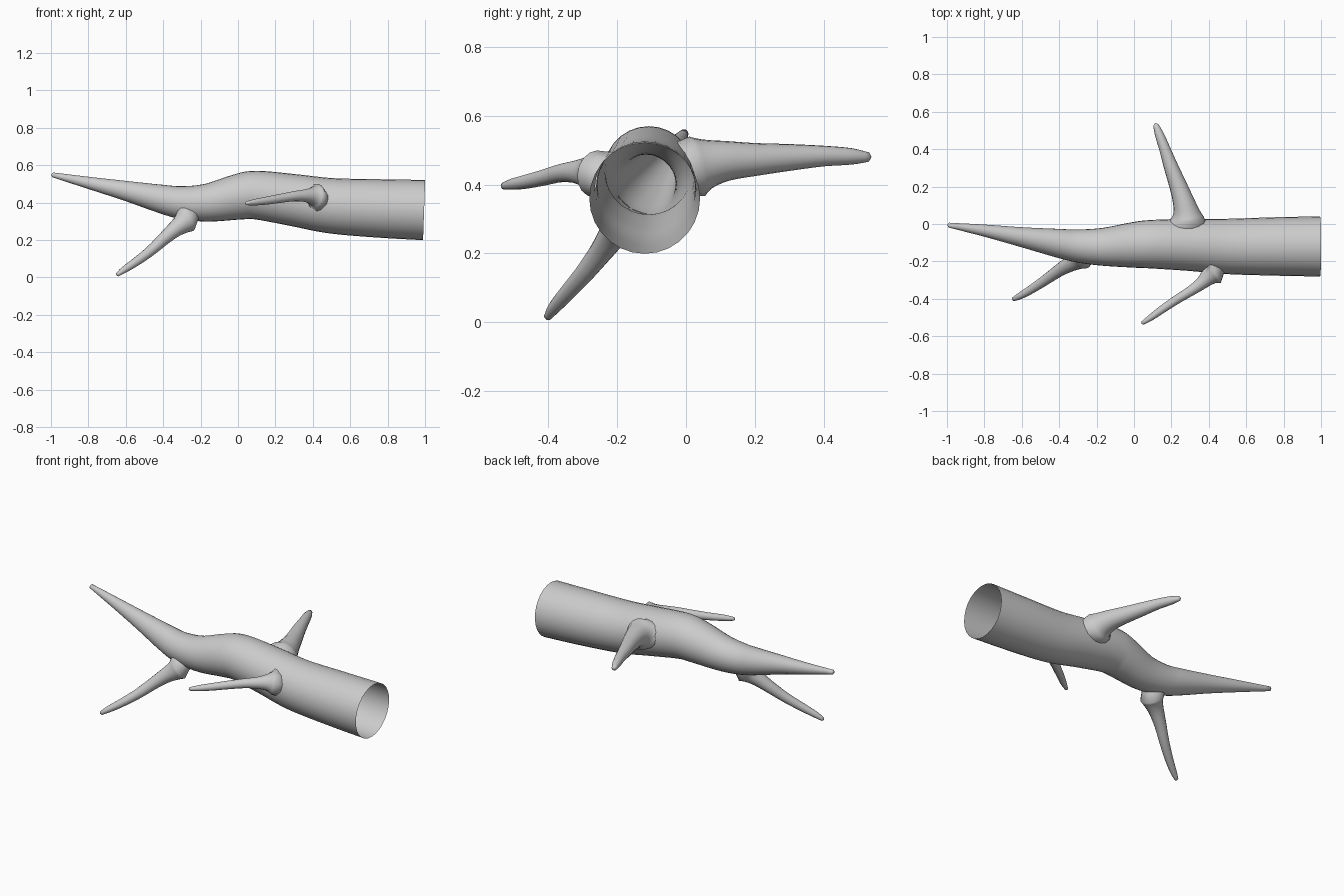
import bpy, bmesh, math
from mathutils import Vector
from mathutils.bvhtree import BVHTree

if "Cube" in bpy.data.objects:
    bpy.data.objects.remove(bpy.data.objects["Cube"])


def spline(points, steps):
    """Catmull-Rom through (x, y, z, radius) points."""
    p = [Vector(q) for q in points]
    p = [2 * p[0] - p[1]] + p + [2 * p[-1] - p[-2]]
    out = []
    for i in range(1, len(p) - 2):
        a, b, c, d = p[i - 1:i + 3]
        for s in range(steps):
            t = s / steps
            out.append(0.5 * (2 * b + (c - a) * t + (2 * a - 5 * b + 4 * c - d) * t ** 2
                              + (3 * b - a - 3 * c + d) * t ** 3))
    out.append(p[-2])
    return out


def tube(points, sides, steps, up):
    """Tapering tube, open at the start and with a rounded tip."""
    bm = bmesh.new()
    path = spline(points, steps)
    centres = [q.to_3d() for q in path]
    rings = []
    for i, q in enumerate(path):
        tangent = (centres[min(i + 1, len(path) - 1)] - centres[max(i - 1, 0)]).normalized()
        side = tangent.cross(up).normalized()
        over = side.cross(tangent)
        rings.append([bm.verts.new(centres[i] + q[3] * (side * math.cos(a) + over * math.sin(a)))
                      for a in (2 * math.pi * k / sides for k in range(sides))])
    for r0, r1 in zip(rings, rings[1:]):
        for k in range(sides):
            n = (k + 1) % sides
            bm.faces.new((r0[k], r0[n], r1[n], r1[k]))
    tip = bm.verts.new(centres[-1] + tangent * path[-1][3] * 0.7)
    for k in range(sides):
        bm.faces.new((rings[-1][k], rings[-1][(k + 1) % sides], tip))
    bmesh.ops.recalc_face_normals(bm, faces=bm.faces)
    # outward normals, judged from a mid-tube face
    f = bm.faces[:][sides * (len(path) // 2)]
    mid = min(centres, key=lambda c: (c - f.calc_center_median()).length)
    if f.normal.dot(f.calc_center_median() - mid) < 0:
        bmesh.ops.reverse_faces(bm, faces=bm.faces)
    bm.normal_update()
    return bm, rings[0]


def finish(bm, name):
    mesh = bpy.data.meshes.new(name)
    bm.to_mesh(mesh)
    bm.free()
    mesh.shade_smooth()
    bpy.context.collection.objects.link(bpy.data.objects.new(name, mesh))


# Hollow trunk, open at the thick end and tapering to a point
trunk, _ = tube([
    (0.995, -0.12, 0.36, 0.161), (0.75, -0.12, 0.369, 0.156), (0.5, -0.12, 0.383, 0.148),
    (0.3, -0.112, 0.413, 0.139), (0.1, -0.108, 0.44, 0.13), (0.0, -0.112, 0.43, 0.122),
    (-0.16, -0.122, 0.4, 0.102), (-0.3, -0.117, 0.4, 0.088), (-0.42, -0.1, 0.422, 0.075),
    (-0.6, -0.07, 0.463, 0.053), (-0.8, -0.035, 0.506, 0.032), (-0.99, -0.006, 0.548, 0.013),
], 28, 5, Vector((0, 0, 1)))
surface = BVHTree.FromBMesh(trunk)

branches = {
    "rear_branch": [
        (0.285, 0.02, 0.45, 0.098), (0.28, 0.06, 0.46, 0.073), (0.265, 0.12, 0.469, 0.058),
        (0.238, 0.2, 0.473, 0.048), (0.2, 0.3, 0.479, 0.039), (0.165, 0.4, 0.483, 0.03),
        (0.135, 0.48, 0.482, 0.024), (0.116, 0.53, 0.48, 0.014)],
    "front_branch": [
        (0.43, -0.255, 0.43, 0.078), (0.4, -0.28, 0.435, 0.05), (0.36, -0.318, 0.437, 0.034),
        (0.3, -0.36, 0.434, 0.027), (0.23, -0.403, 0.423, 0.024), (0.15, -0.457, 0.41, 0.021),
        (0.09, -0.5, 0.402, 0.017), (0.045, -0.53, 0.396, 0.01)],
    "lower_branch": [
        (-0.27, -0.17, 0.31, 0.075), (-0.3, -0.19, 0.285, 0.055), (-0.34, -0.212, 0.255, 0.043),
        (-0.4, -0.248, 0.203, 0.034), (-0.47, -0.297, 0.14, 0.028), (-0.55, -0.35, 0.08, 0.023),
        (-0.61, -0.385, 0.04, 0.018), (-0.645, -0.402, 0.015, 0.011)],
}

# Branches with flared roots laid onto the trunk surface
for name, points in branches.items():
    bm, root = tube(points, 16, 3, Vector((0.3, 0.2, 1)))
    for v in bm.verts:
        hit, normal, _, _ = surface.find_nearest(v.co)
        if v in root or (v.co - hit).dot(normal) < 0:
            v.co = hit
    finish(bm, name)
    # open the trunk wall underneath the root
    base, reach = Vector(points[0][:3]), points[0][3] * 0.68
    covered = [f for f in trunk.faces if all((v.co - base).length < reach for v in f.verts)]
    bmesh.ops.delete(trunk, geom=covered, context='FACES')

finish(trunk, "hollow_trunk")
